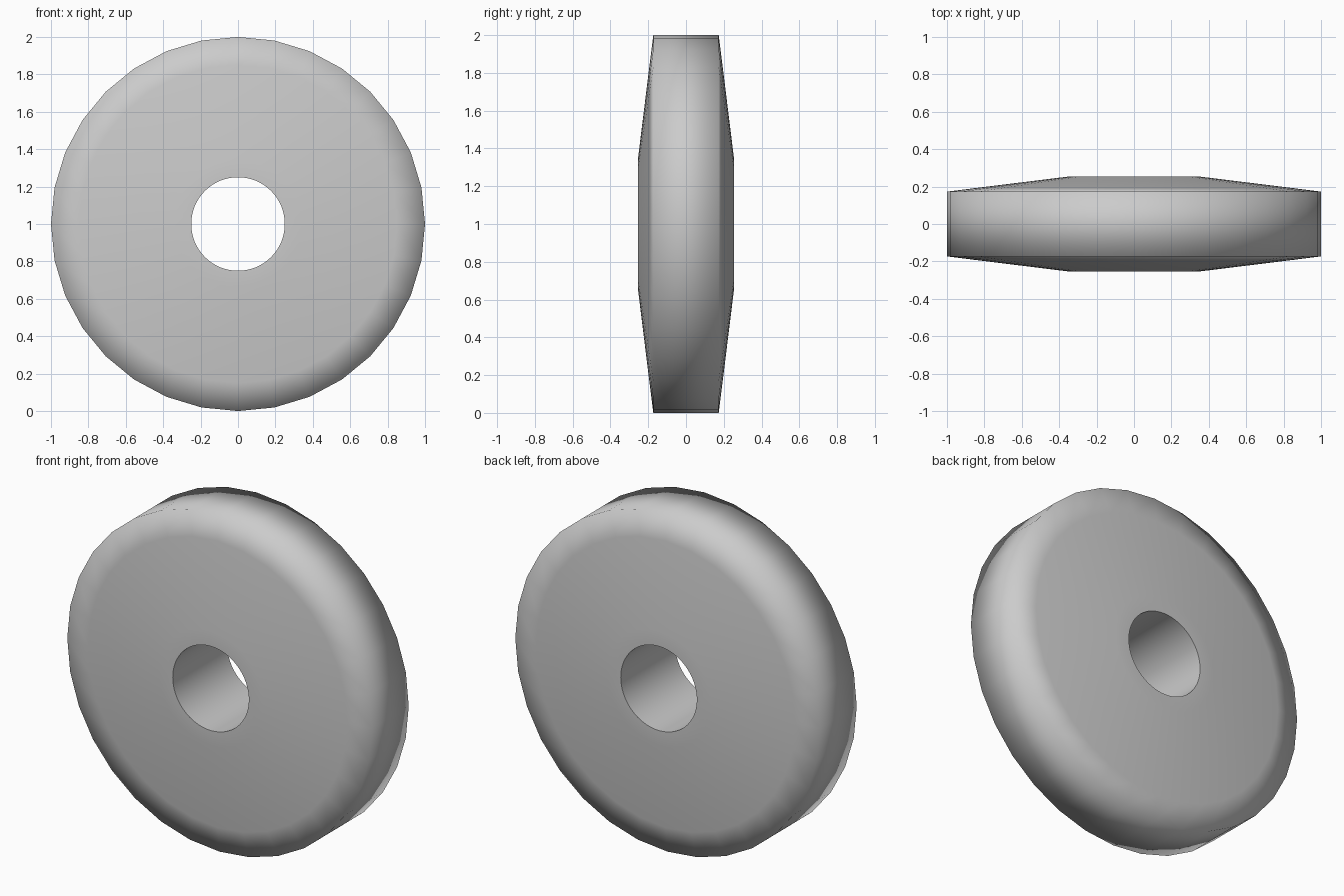
import bpy, bmesh
from math import sin, cos, tau

if "Cube" in bpy.data.objects:
    bpy.data.objects.remove(bpy.data.objects["Cube"])

N = 32
bm = bmesh.new()


def ring(r, y, n):
    """Circle of vertices around the wheel axis (y)."""
    return [bm.verts.new((r * sin(tau * i / n), y, 1 + r * cos(tau * i / n)))
            for i in range(n)]


def bridge(a, b):
    n = len(a)
    for i in range(n):
        j = (i + 1) % n
        bm.faces.new((a[i], a[j], b[j], b[i]))


# Tapered disc: front hub edge, shoulder, rim, and the mirrored back
half = [(0.34, -0.255), (0.85, -0.192), (1.0, -0.173)]
profile = half + [(r, -y) for r, y in reversed(half)]
rings = [ring(r, y, N) for r, y in profile]
for a, b in zip(rings, rings[1:]):
    bridge(a, b)

# Axle hole, with a finer circle than the disc
hole = [ring(0.25, y, 2 * N) for y in (-0.255, 0.255)]
bridge(hole[0], hole[1])

# Flat hub faces joining the disc to the hole
for outer, inner in ((rings[0], hole[0]), (rings[-1], hole[1])):
    for i in range(N):
        j = (i + 1) % N
        bm.faces.new((outer[i], outer[j], inner[2 * j],
                      inner[2 * i + 1], inner[2 * i]))

bmesh.ops.recalc_face_normals(bm, faces=bm.faces)

# Smooth everywhere, including the rim, but crisp at the hole
for f in bm.faces:
    f.smooth = True
for loop in hole:
    for i, v in enumerate(loop):
        bm.edges.get((v, loop[(i + 1) % len(loop)])).smooth = False

mesh = bpy.data.meshes.new("wheel")
bm.to_mesh(mesh)
bm.free()
bpy.context.collection.objects.link(bpy.data.objects.new("wheel", mesh))
